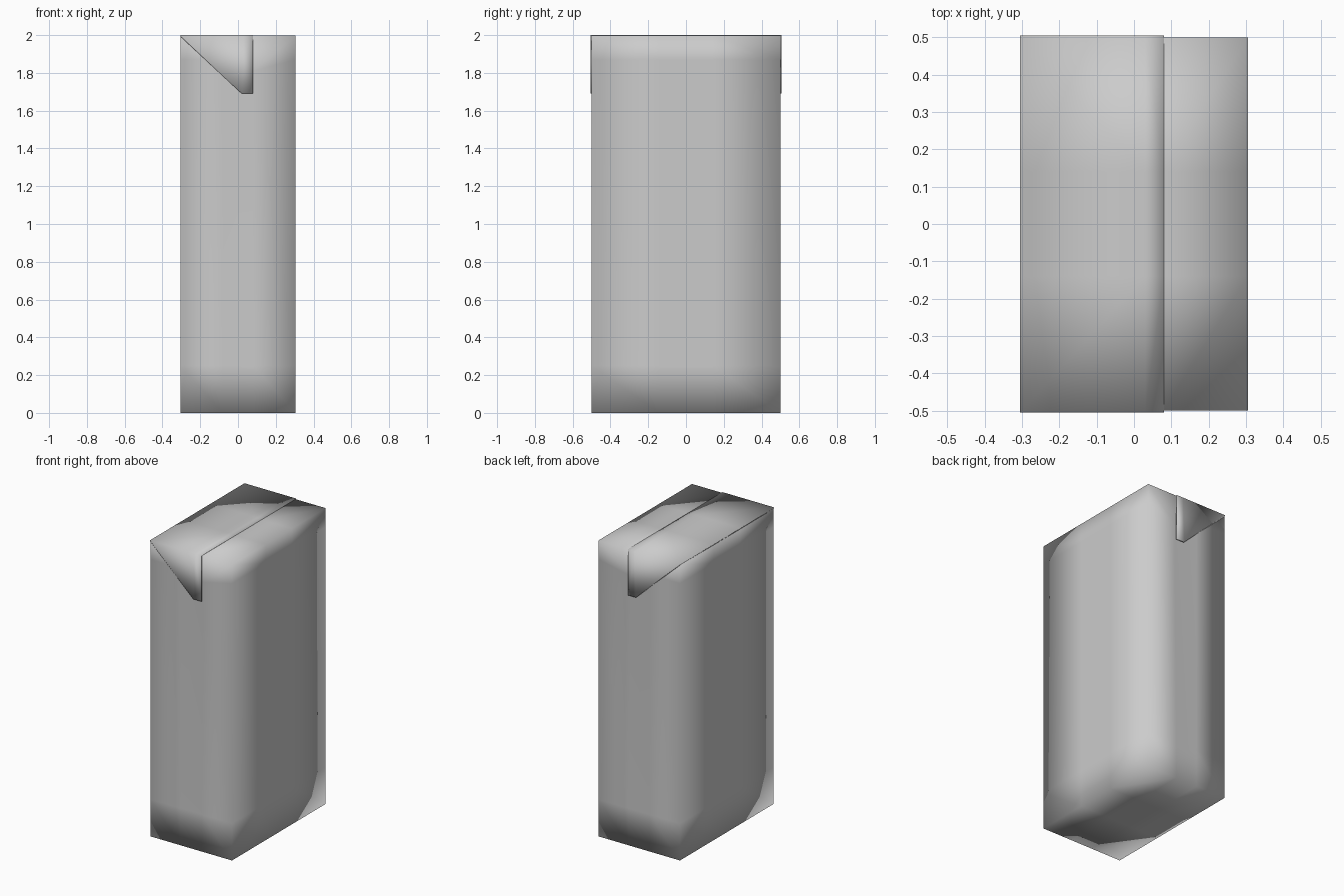
import bpy, bmesh

if "Cube" in bpy.data.objects:
    bpy.data.objects.remove(bpy.data.objects["Cube"])

HX, HY, TOP = 0.305, 0.5, 2.0
SEAM = 0.08


def finish(name, bm):
    mesh = bpy.data.meshes.new(name)
    bm.to_mesh(mesh)
    bm.free()
    for p in mesh.polygons:
        p.use_smooth = True
    obj = bpy.data.objects.new(name, mesh)
    bpy.context.collection.objects.link(obj)
    return obj


# Carton body: box with a few support loops, smooth shaded throughout
bm = bmesh.new()
bmesh.ops.create_cube(bm, size=1)
body_top = TOP - 0.003
for v in bm.verts:
    v.co = (v.co.x * 2 * HX, v.co.y * 2 * HY, (v.co.z + 0.5) * body_top)
for axis, cuts in enumerate([(-SEAM, SEAM), (-0.14, 0.14), (0.25, 1.87)]):
    for c in cuts:
        co, no = [0, 0, 0], [0, 0, 0]
        co[axis], no[axis] = c, 1
        bmesh.ops.bisect_plane(bm, geom=bm.verts[:] + bm.edges[:] + bm.faces[:],
                               plane_co=co, plane_no=no)


def find(x, y, z):
    return min(bm.verts, key=lambda v: (v.co.x - x) ** 2 + (v.co.y - y) ** 2 + (v.co.z - z) ** 2)


# Pinched crease beside each folded ear
for s in (-1, 1):
    pinch = find(SEAM, s * HY, 1.87)
    corner = find(HX, s * HY, body_top)
    bmesh.ops.connect_verts(bm, verts=[pinch, corner])
    pinch.co.z = 1.81
    pinch.co.y -= s * 0.02
bmesh.ops.recalc_face_normals(bm, faces=bm.faces[:])
finish("carton_body", bm)

# Folded top sheet with a triangular ear, mirrored front to back
bm = bmesh.new()
rows = [[bm.verts.new((x, y, TOP)) for x in (-HX, 0.03, SEAM)] for y in (-HY - 0.005, -0.14, 0)]
for lo, hi in zip(rows, rows[1:]):
    for i in range(2):
        bm.faces.new((lo[i], lo[i + 1], hi[i + 1], hi[i]))
a, b, c = rows[0]
d = bm.verts.new((0.02, -HY - 0.005, 1.69))
e = bm.verts.new((SEAM, -HY - 0.005, 1.69))
bm.faces.new((a, d, b))
bm.faces.new((b, d, e, c))
sheet = finish("folded_top_flap", bm)
mirror = sheet.modifiers.new("Mirror", 'MIRROR')
mirror.use_axis = (False, True, False)
thick = sheet.modifiers.new("Thickness", 'SOLIDIFY')
thick.thickness = 0.008
thick.offset = -1
